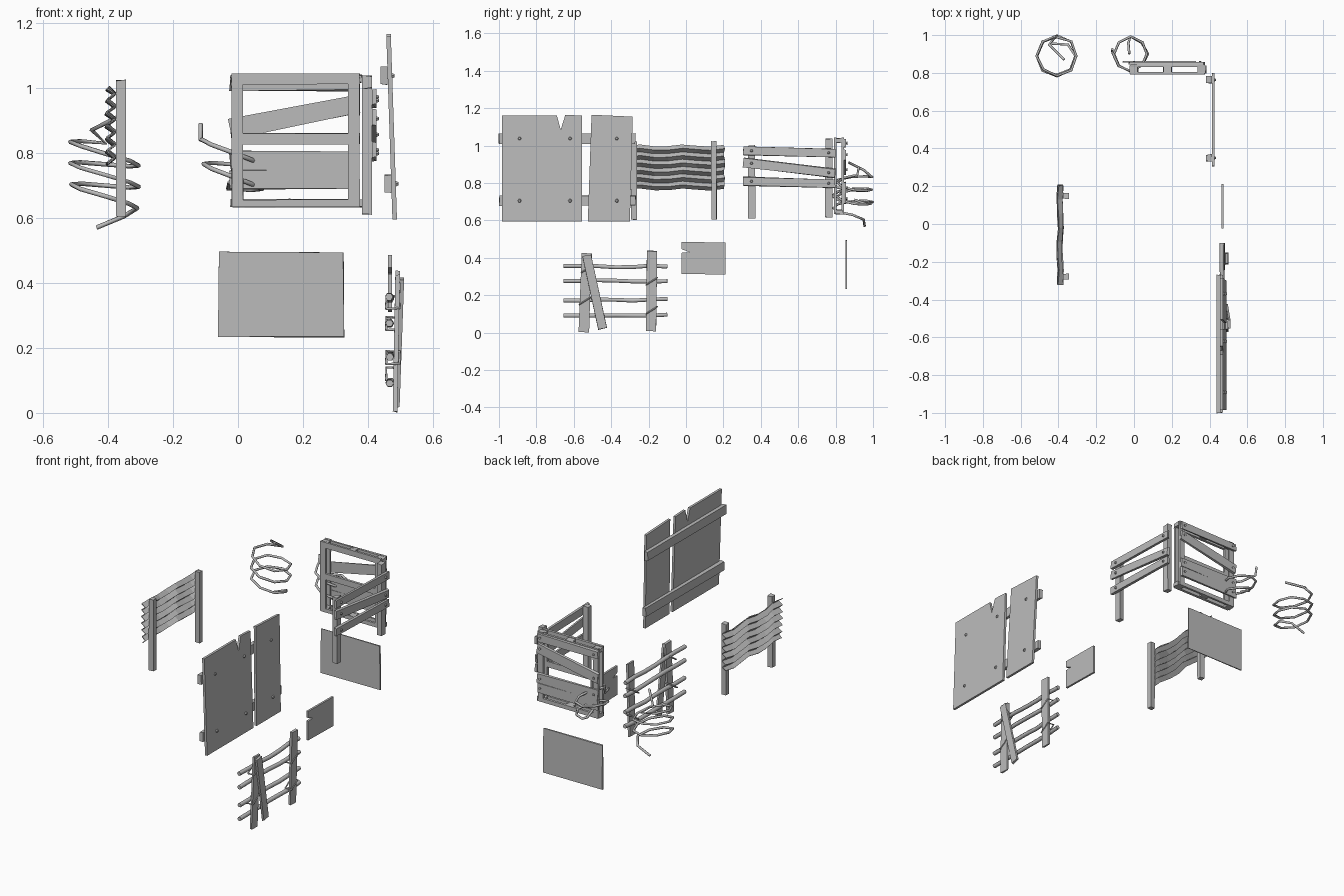
import bpy, bmesh, math, random
from mathutils import Vector, Matrix

random.seed(4)
if "Cube" in bpy.data.objects:
    bpy.data.objects.remove(bpy.data.objects["Cube"])

grey = bpy.data.materials.new("weathered grey")
grey.use_nodes = True
colour = (0.5, 0.5, 0.5, 1)
grey.diffuse_color = colour
grey.node_tree.nodes["Principled BSDF"].inputs["Base Color"].default_value = colour


def finish(name, bm):
    bmesh.ops.recalc_face_normals(bm, faces=bm.faces)
    mesh = bpy.data.meshes.new(name)
    bm.to_mesh(mesh)
    bm.free()
    mesh.materials.append(grey)
    ob = bpy.data.objects.new(name, mesh)
    bpy.context.collection.objects.link(ob)
    return ob


def beam(name, start, end, width, depth, facing="X", rough=0.003):
    """Rough-cut timber from start to end; depth runs along the facing axis."""
    a, b = Vector(start), Vector(end)
    along = (b - a).normalized()
    face = Vector((1, 0, 0)) if facing == "X" else Vector((0, 1, 0))
    side = along.cross(face).normalized()
    face = side.cross(along)
    bm = bmesh.new()
    bmesh.ops.create_cube(bm, size=1)
    for v in bm.verts:
        x, y, z = v.co
        slip = random.uniform(-rough, rough)
        skew = random.uniform(-rough, rough)
        v.co = ((a + b) / 2 + along * (x * (b - a).length + slip)
                + side * (y * width + skew) + face * z * depth)
    return finish(name, bm)


def plate(name, outline, x_top, x_low, thick):
    """Sheet cut from a y-z outline, leaning from x_low at its foot to x_top."""
    low = min(z for y, z in outline)
    high = max(z for y, z in outline)
    bm = bmesh.new()
    verts = [bm.verts.new((x_low + (x_top - x_low) * (z - low) / (high - low) - thick / 2, y, z))
             for y, z in outline]
    face = bm.faces.new(verts)
    out = bmesh.ops.extrude_face_region(bm, geom=[face])["geom"]
    bmesh.ops.translate(bm, vec=(thick, 0, 0),
                        verts=[g for g in out if isinstance(g, bmesh.types.BMVert)])
    return finish(name, bm)


def bolt(name, centre, axis="Y", radius=0.008):
    bm = bmesh.new()
    bmesh.ops.create_cone(bm, cap_ends=True, segments=6, radius1=radius,
                          radius2=radius * 0.6, depth=0.008)
    turn = Matrix.Rotation(math.pi / 2, 4, axis)
    bmesh.ops.transform(bm, matrix=Matrix.Translation(centre) @ turn, verts=bm.verts)
    return finish(name, bm)


def wire(name, points, radius):
    """Angular rod that follows the points, with a square-ish section."""
    curve = bpy.data.curves.new(name, "CURVE")
    curve.dimensions = "3D"
    curve.bevel_depth = radius
    curve.bevel_resolution = 1
    curve.use_fill_caps = True
    spline = curve.splines.new("POLY")
    spline.points.add(len(points) - 1)
    for p, co in zip(spline.points, points):
        p.co = (*co, 1)
    curve.materials.append(grey)
    ob = bpy.data.objects.new(name, curve)
    bpy.context.collection.objects.link(ob)
    return ob


# Large boarded wall: two leaning panels, two battens, bolts
plate("wide_panel", [(-0.985, 0.595), (-0.555, 0.595), (-0.555, 1.16), (-0.645, 1.165),
                     (-0.67, 1.085), (-0.69, 1.16), (-0.985, 1.16)], 0.463, 0.482, 0.014)
plate("narrow_panel", [(-0.525, 0.595), (-0.30, 0.595), (-0.285, 1.155), (-0.505, 1.165)],
      0.463, 0.482, 0.014)
for z, x in ((1.037, 0.449), (0.705, 0.461)):
    beam("wall_batten", (x, -1.0, z), (x, -0.27, z), 0.052, 0.022)
    for y in (-0.89, -0.62, -0.37):
        bolt("wall_bolt", (x + 0.028, y, z), "Y", 0.01)

# Corrugated fence: folded sheet on two posts
bm = bmesh.new()
rows, folds = [], 12
for j in range(8):
    y = -0.32 + 0.525 * j / 7
    sway = 0.006 * math.sin(j * 1.9)
    rows.append([bm.verts.new((-0.389 + (0.012 if i % 2 else -0.012) + sway * 0.5
                               + random.uniform(-0.003, 0.003),
                               y + random.uniform(-0.004, 0.004),
                               0.765 + 0.235 * i / folds + sway))
                 for i in range(folds + 1)])
for r, s in zip(rows, rows[1:]):
    for i in range(folds):
        bm.faces.new((r[i], r[i + 1], s[i + 1], s[i]))
sheet = finish("corrugated_sheet", bm)
solid = sheet.modifiers.new("thickness", "SOLIDIFY")
solid.thickness = 0.005
for y in (-0.28, 0.15):
    beam("corrugated_post", (-0.36, y, 0.605), (-0.36, y, 1.022), 0.03, 0.03)

# Plank fence: two posts and three crooked rails
for y, foot, top in ((0.35, 0.61, 1.0), (0.763, 0.615, 1.037)):
    beam("plank_post", (0.397, y, foot), (0.397, y, top), 0.036, 0.03)
for left, right in ((0.973, 0.96), (0.91, 0.852), (0.81, 0.797)):
    beam("plank_rail", (0.419, 0.307, left), (0.419, 0.797, right), 0.047, 0.014)
    for y in (0.35, 0.763):
        z = left + (right - left) * (y - 0.307) / 0.49
        bolt("rail_bolt", (0.43, y, z))

# Crate frame: stiles, rails, spacer blocks and back boards
for x in (-0.002, 0.357):
    beam("frame_stile", (x, 0.798, 0.635), (x, 0.798, 1.043), 0.035, 0.014, "Y", 0.001)
    beam("frame_back_stile", (x, 0.838, 0.635), (x, 0.838, 1.043), 0.035, 0.012, "Y", 0.001)
for z, w in ((1.027, 0.033), (0.843, 0.034), (0.645, 0.022)):
    beam("frame_rail", (-0.018, 0.798, z), (0.374, 0.798, z), w, 0.014, "Y", 0.001)
for z in (1.027, 0.645):
    beam("frame_back_rail", (-0.018, 0.838, z), (0.374, 0.838, z), 0.024, 0.012, "Y", 0.001)
    for x in (0.0, 0.178, 0.36):
        beam("frame_spacer", (x - 0.022, 0.818, z), (x + 0.022, 0.818, z), 0.022, 0.04, "Y")
for name, left, right, w in (("top_board", 1.012, 1.015, 0.045), ("slanted_board", 0.872, 0.952, 0.058),
                             ("upper_low_board", 0.776, 0.775, 0.058), ("lower_low_board", 0.715, 0.718, 0.056)):
    beam(name, (-0.025, 0.85, left), (0.37, 0.85, right), w, 0.013, "Y", 0.004)
    for x, z in ((0.0, left), (0.35, right)):
        bolt("board_bolt", (x, 0.859, z), "X")

# Plain flat sheet below the crate frame
beam("flat_sheet", (-0.06, 0.858, 0.364), (0.325, 0.858, 0.364), 0.26, 0.008, "Y", 0.002)

# Small torn sheet
plate("torn_sheet", [(-0.025, 0.315), (0.212, 0.31), (0.212, 0.482), (-0.025, 0.485),
                     (-0.025, 0.447), (0.02, 0.43), (-0.025, 0.427)], 0.468, 0.468, 0.012)

# Barred fence: bent rods lashed to upright and slanted boards
for z in (0.355, 0.275, 0.175, 0.093):
    pts = [(0.467 + random.uniform(-0.003, 0.003), -0.655 + 0.555 * i / 6,
            z + random.uniform(-0.006, 0.006)) for i in range(7)]
    wire("fence_rod", pts, 0.012)
beam("left_upright", (0.483, -0.546, 0.005), (0.491, -0.53, 0.425), 0.052, 0.014)
beam("right_upright", (0.483, -0.184, 0.01), (0.491, -0.182, 0.435), 0.054, 0.014)
beam("slanted_brace", (0.491, -0.447, 0.022), (0.505, -0.53, 0.415), 0.045, 0.012)
for y, z in ((-0.183, 0.275), (-0.183, 0.12), (-0.53, 0.34), (-0.54, 0.17)):
    wire("lashing", [(0.456, y - 0.03, z - 0.02), (0.497, y - 0.029, z - 0.018),
                     (0.497, y + 0.029, z + 0.018), (0.456, y + 0.03, z + 0.02),
                     (0.456, y - 0.03, z - 0.02)], 0.004)


# Loose wire coils
def coil(name, cx, cy, radius, z_top, z_low, turns, start, head, tail):
    steps = int(turns * 8)
    pts = list(head)
    for i in range(steps + 1):
        a = start + i * math.tau / 8
        r = radius * random.uniform(0.93, 1.04)
        z = z_top + (z_low - z_top) * i / steps - 0.02 * math.cos(a)
        pts.append((cx + r * math.cos(a), cy + r * math.sin(a), z))
    wire(name, pts + list(tail), 0.007)


coil("large_coil", -0.408, 0.89, 0.105, 0.83, 0.65, 2.75, math.pi / 2,
     [(-0.37, 0.87, 0.91), (-0.45, 0.95, 0.87)],
     [(-0.35, 0.95, 0.605), (-0.435, 0.955, 0.57)])
coil("small_coil", -0.018, 0.9, 0.09, 0.82, 0.69, 1.75, math.pi,
     [(-0.115, 0.925, 0.89), (-0.115, 0.915, 0.84)],
     [(-0.03, 0.96, 0.69), (-0.025, 0.9, 0.71)])
